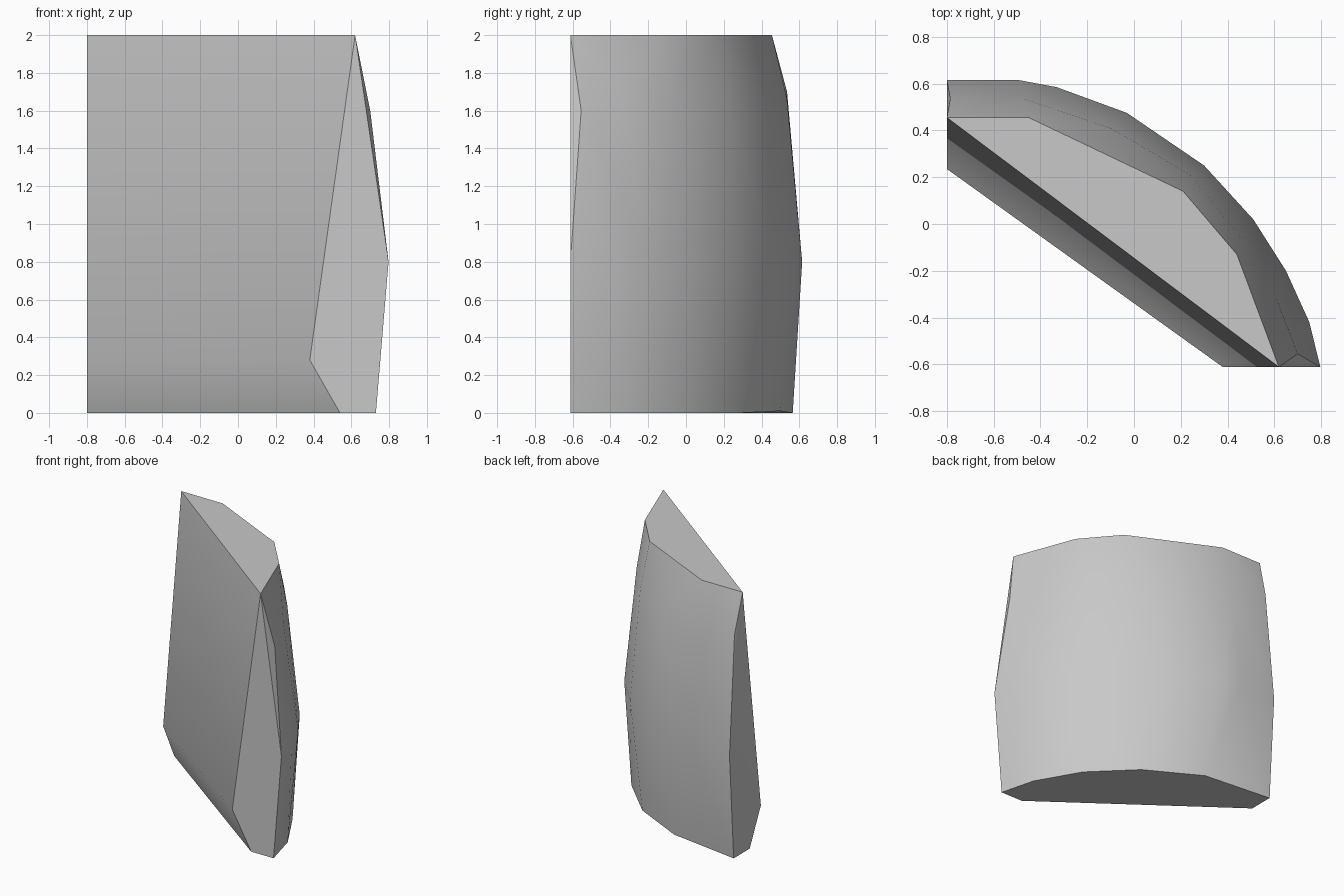
import bpy, bmesh, math
from mathutils import Vector

cube = bpy.data.objects.get("Cube")
if cube:
    bpy.data.objects.remove(cube, do_unlink=True)

mat = bpy.data.materials.new("plain grey")
mat.use_nodes = True
grey = (0.58, 0.58, 0.58, 1)
mat.diffuse_color = grey
mat.node_tree.nodes["Principled BSDF"].inputs["Base Color"].default_value = grey

bm = bmesh.new()


def ring(z, points):
    """Curved outline at one height, from the -x end to the -y end."""
    verts = []
    for p in points:
        verts.append(bm.verts.new((p[0], p[1], p[2] if len(p) > 2 else z)))
    return verts


def zip_rings(low, high):
    """Join two outlines with differing counts, taking the shorter diagonal."""
    i = j = 0
    while i < len(low) - 1 or j < len(high) - 1:
        a, b = low[i], high[j]
        up = (low[i + 1].co - b.co).length if i < len(low) - 1 else math.inf
        across = (high[j + 1].co - a.co).length if j < len(high) - 1 else math.inf
        if up <= across:
            i += 1
            bm.faces.new((a, low[i], b))
        else:
            j += 1
            bm.faces.new((a, high[j], b))


# Curved back, as four outlines from bottom to top
base = ring(0, [(-.8, .565), (-.25, .5, .01), (.17, .285), (.47, -.01),
                (.66, -.34), (.73, -.612)])
belly = ring(.8, [(-.8, .615), (-.49, .615), (-.33, .585), (-.03, .475),
                  (.3, .25), (.51, .02), (.65, -.2), (.75, -.42), (.797, -.612)])
shoulder = ring(1.66, [(-.786, .535, 1.7), (-.47, .535), (-.1, .41), (.24, .21),
                       (.46, -.06), (.61, -.32), (.7, -.555, 1.6)])
top = ring(2, [(-.8, .455), (-.45, .455), (.21, .14), (.44, -.13), (.62, -.612)])
for low, high in ((base, belly), (belly, shoulder), (shoulder, top)):
    zip_rings(low, high)

# Leaning flat front with a chamfer along its foot
lip = ring(.28, [(-.8, .235), (.38, -.612)])
foot = ring(0, [(-.8, .37), (.54, -.612)])
bm.faces.new((top[0], top[-1], lip[1], lip[0]))
bm.faces.new((lip[0], lip[1], foot[1], foot[0]))

# End cuts, each with a thin folded sliver beside the shoulder
for k in (0, -1):
    bm.faces.new((top[k], lip[k], foot[k], base[k], belly[k]))
    bm.faces.new((top[k], belly[k], shoulder[k]))

# Top and underside
bm.faces.new(top)
bm.faces.new(base + foot[::-1])

bmesh.ops.recalc_face_normals(bm, faces=bm.faces)
mesh = bpy.data.meshes.new("curved_wedge_block")
bm.to_mesh(mesh)
bm.free()
mesh.materials.append(mat)
block = bpy.data.objects.new("curved_wedge_block", mesh)
bpy.context.collection.objects.link(block)

bpy.ops.object.select_all(action='DESELECT')
block.select_set(True)
bpy.context.view_layer.objects.active = block
bpy.ops.object.shade_smooth_by_angle(angle=math.radians(32))
